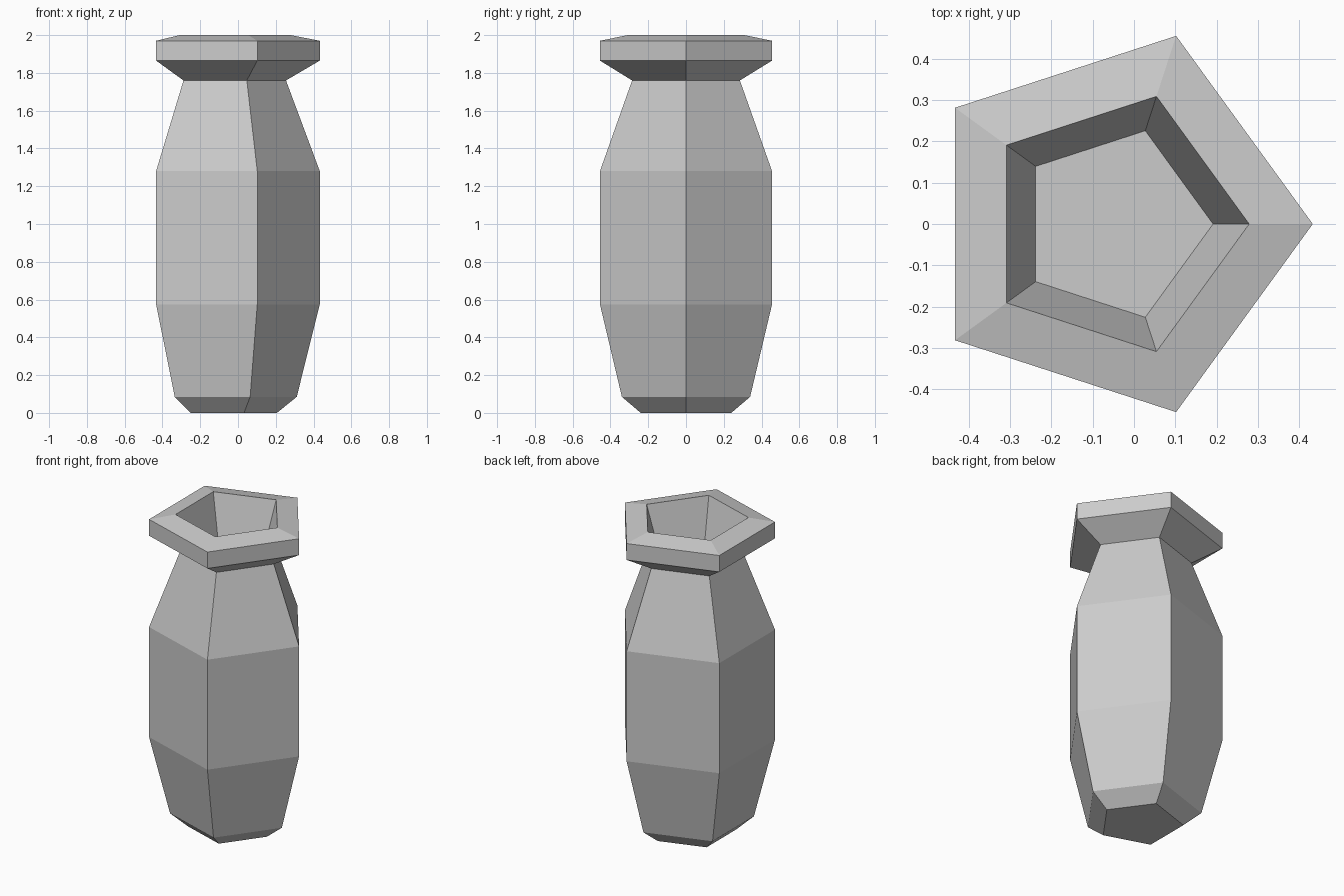
import bpy, bmesh
from math import cos, sin, pi

if "Cube" in bpy.data.objects:
    bpy.data.objects.remove(bpy.data.objects["Cube"])

SIDES = 5
AXIS_X = -0.046  # pentagon axis, so the bounding box is centred on x = 0

# (radius, height) from the foot, up the outside, over the lip, into the mouth
profile = [
    (0.252, 0.0), (0.357, 0.085), (0.479, 0.575), (0.479, 1.28),
    (0.300, 1.76), (0.479, 1.865), (0.479, 1.97), (0.325, 2.0),
    (0.2375, 1.72),
]

bm = bmesh.new()
rings = [[bm.verts.new((AXIS_X + r * cos(2 * pi * i / SIDES),
                        r * sin(2 * pi * i / SIDES), z))
          for i in range(SIDES)] for r, z in profile]

# Walls between neighbouring rings
for low, high in zip(rings, rings[1:]):
    for i in range(SIDES):
        j = (i + 1) % SIDES
        bm.faces.new((low[i], low[j], high[j], high[i]))

# Underside and floor of the mouth
bm.faces.new(rings[0][::-1])
bm.faces.new(rings[-1])

mesh = bpy.data.meshes.new("vase")
bm.to_mesh(mesh)
bm.free()
bpy.context.collection.objects.link(bpy.data.objects.new("vase", mesh))
